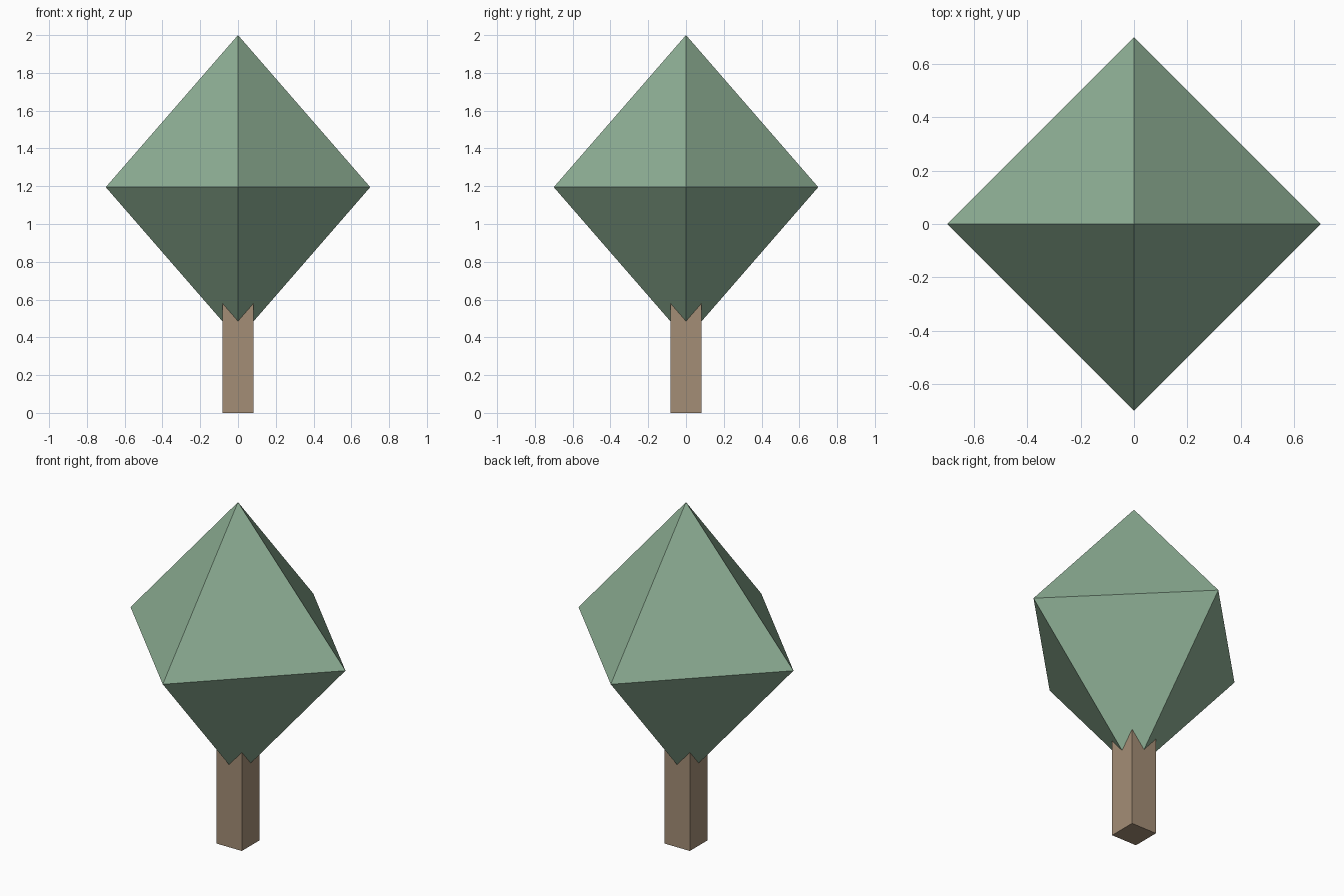
import bpy
import bmesh
from math import pi
from mathutils import Matrix

if "Cube" in bpy.data.objects:
    bpy.data.objects.remove(bpy.data.objects["Cube"])

CROWN_Z, CROWN_HALF, CROWN_R = 1.195, 0.805, 0.70
TRUNK_W, TRUNK_H = 0.166, 0.60


def material(name, rgb):
    mat = bpy.data.materials.new(name)
    mat.diffuse_color = (*rgb, 1.0)
    mat.use_nodes = True
    mat.node_tree.nodes["Principled BSDF"].inputs["Base Color"].default_value = mat.diffuse_color
    return mat


def add_object(name, bm, mat):
    bmesh.ops.recalc_face_normals(bm, faces=bm.faces[:])
    mesh = bpy.data.meshes.new(name)
    bm.to_mesh(mesh)
    bm.free()
    mesh.materials.append(mat)
    obj = bpy.data.objects.new(name, mesh)
    bpy.context.collection.objects.link(obj)
    return obj


# Trunk: square post whose top is buried in the crown
bm = bmesh.new()
bmesh.ops.create_cube(bm, size=1.0, matrix=Matrix.Translation((0, 0, TRUNK_H / 2))
                      @ Matrix.Diagonal((TRUNK_W, TRUNK_W, TRUNK_H, 1)))
add_object("trunk", bm, material("bark", (0.37, 0.27, 0.18)))

# Crown: stretched octahedron, a four-sided ring joined to two tips
bm = bmesh.new()
ring = bmesh.ops.create_circle(bm, segments=4, radius=CROWN_R,
                               matrix=Matrix.Translation((0, 0, CROWN_Z)))["verts"]
edges = bm.edges[:]
for side in (1, -1):
    tip = bm.verts.new((0, 0, CROWN_Z + side * CROWN_HALF))
    for edge in edges:
        bm.faces.new((*edge.verts, tip))
add_object("crown", bm, material("leaves", (0.27, 0.43, 0.30)))
